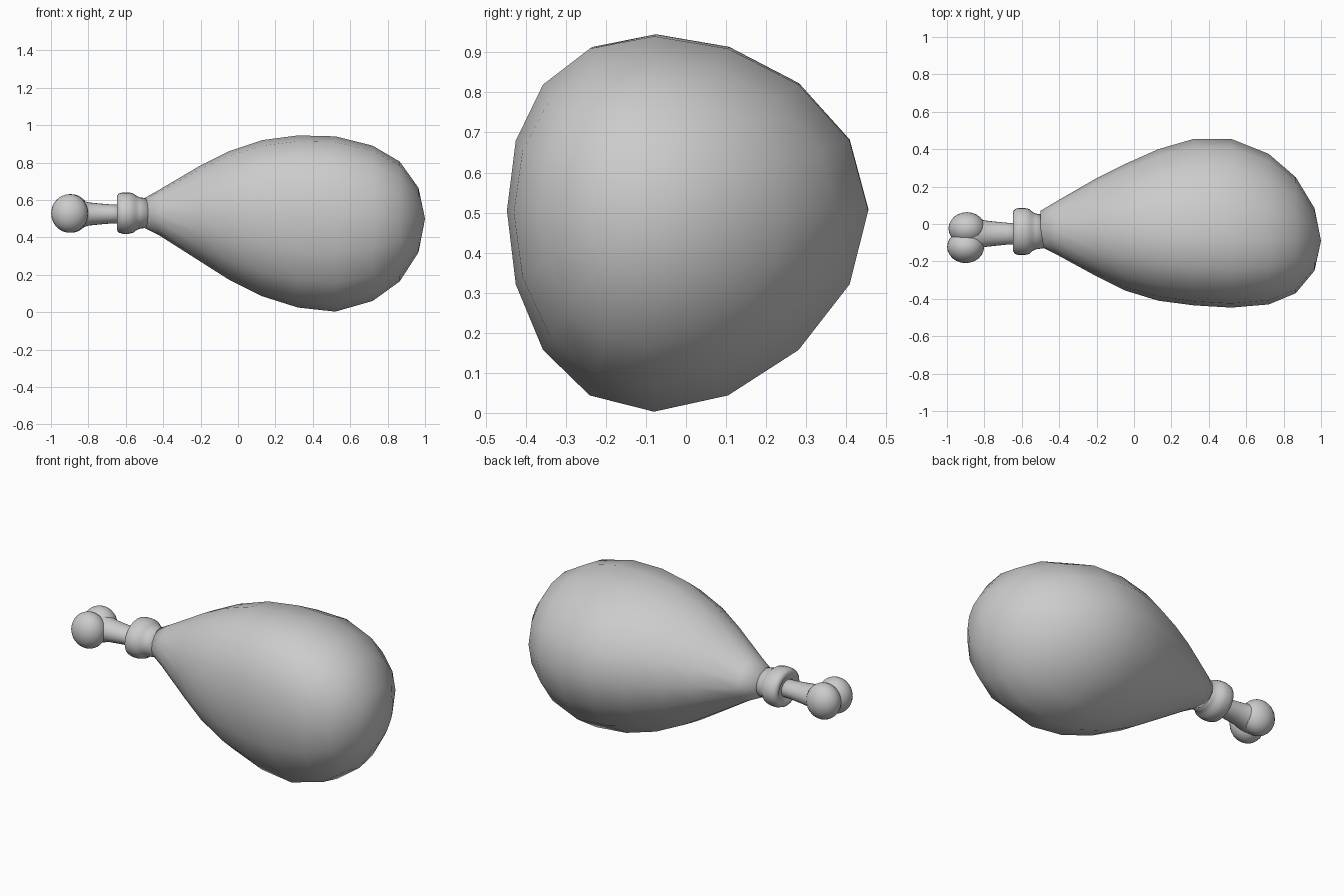
import bpy, bmesh
from math import sin, cos, pi

cube = bpy.data.objects.get("Cube")
if cube:
    bpy.data.objects.remove(cube)

grey = bpy.data.materials.new("plain grey")
grey.use_nodes = True
colour = (0.6, 0.6, 0.6, 1)
grey.diffuse_color = colour
grey.node_tree.nodes["Principled BSDF"].inputs["Base Color"].default_value = colour


def loft(name, rings, sides, start, end):
    """Skin rings (x, top, bottom, back, front, crown_y, side_z) between two poles."""
    bm = bmesh.new()
    loops = []
    for x, top, bottom, back, front, crown_y, side_z in rings:
        mid_z, mid_y = (top + bottom) / 2, (back + front) / 2
        loop = []
        for i in range(sides):
            c, s = cos(2 * pi * i / sides), sin(2 * pi * i / sides)
            y = mid_y + (back - front) / 2 * c + (crown_y - mid_y) * s * s
            z = mid_z + (top - bottom) / 2 * s + (side_z - mid_z) * c * c
            loop.append(bm.verts.new((x, y, z)))
        loops.append(loop)
    for a, b in zip(loops, loops[1:]):
        for i in range(sides):
            j = (i + 1) % sides
            bm.faces.new((a[i], a[j], b[j], b[i]))
    for loop, pole in ((loops[0], start), (loops[-1], end)):
        tip = bm.verts.new(pole)
        for i in range(sides):
            bm.faces.new((loop[i], loop[(i + 1) % sides], tip))
    bmesh.ops.recalc_face_normals(bm, faces=bm.faces)
    mesh = bpy.data.meshes.new(name)
    bm.to_mesh(mesh)
    bm.free()
    obj = bpy.data.objects.new(name, mesh)
    bpy.context.collection.objects.link(obj)
    finish(obj)
    return obj


def finish(obj):
    obj.data.materials.append(grey)
    for p in obj.data.polygons:
        p.use_smooth = True


def round_rings(profile, y, z, stretch):
    return [(x, z + r, z - r, y + r * stretch, y - r * stretch, y, z) for x, r in profile]


# Meat: a lopsided teardrop
meat = [
    (-0.50, 0.61, 0.45, 0.07, -0.12, -0.025, 0.53),
    (-0.42, 0.655, 0.41, 0.118, -0.16, -0.03, 0.53),
    (-0.20, 0.785, 0.27, 0.245, -0.28, -0.045, 0.525),
    (-0.05, 0.86, 0.175, 0.32, -0.355, -0.055, 0.52),
    (0.13, 0.92, 0.085, 0.40, -0.41, -0.065, 0.515),
    (0.32, 0.945, 0.025, 0.455, -0.435, -0.075, 0.51),
    (0.52, 0.94, 0.003, 0.455, -0.447, -0.08, 0.505),
    (0.72, 0.89, 0.06, 0.375, -0.43, -0.085, 0.50),
    (0.865, 0.805, 0.165, 0.25, -0.37, -0.09, 0.50),
    (0.965, 0.665, 0.32, 0.085, -0.25, -0.09, 0.50),
]
loft("meat", meat, 16, (-0.50, -0.025, 0.53), (1.0, -0.09, 0.50))

# Collar: rounded lip and neck
collar = [(-0.635, 0.06), (-0.646, 0.075), (-0.647, 0.092), (-0.637, 0.105), (-0.615, 0.111),
          (-0.585, 0.111), (-0.56, 0.105), (-0.545, 0.093), (-0.525, 0.084), (-0.48, 0.078)]
loft("collar", round_rings(collar, -0.04, 0.53, 1.14), 24, (-0.63, -0.04, 0.53), (-0.48, -0.04, 0.53))

# Bone shaft, flaring toward the knuckles
shaft = [(-0.90, 0.085), (-0.85, 0.08), (-0.80, 0.062), (-0.74, 0.056), (-0.68, 0.051), (-0.60, 0.049)]
loft("bone_shaft", round_rings(shaft, -0.052, 0.525, 1.15), 24, (-0.90, -0.052, 0.525), (-0.60, -0.052, 0.525))

# Two knuckles side by side
for name, x, y in (("back_knuckle", -0.893, -0.024), ("front_knuckle", -0.90, -0.122)):
    bpy.ops.mesh.primitive_uv_sphere_add(segments=24, ring_count=16, radius=1, location=(x, y, 0.528))
    knuckle = bpy.context.object
    knuckle.name = name
    knuckle.scale = (0.099, 0.087, 0.103)
    finish(knuckle)
